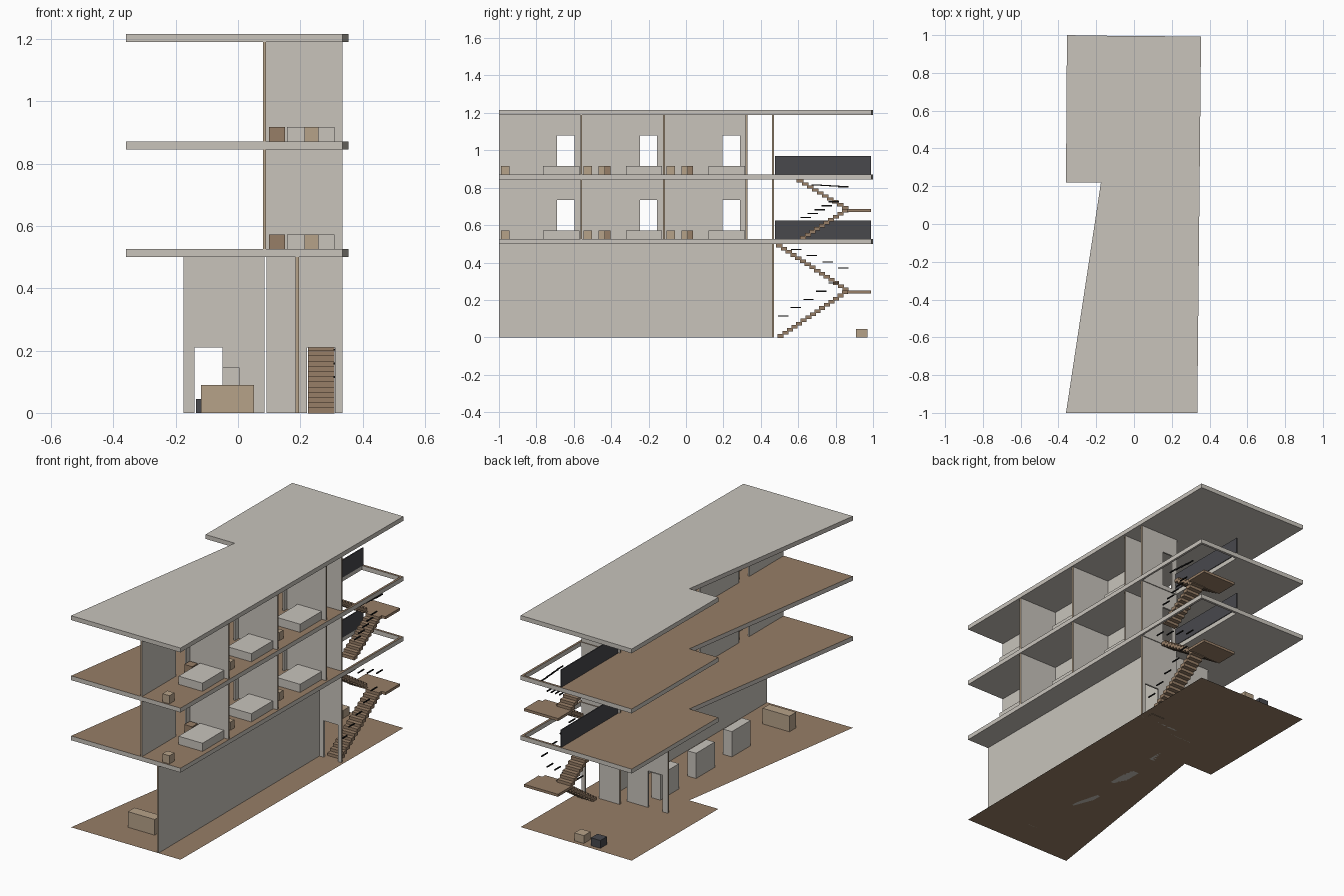
import bpy, bmesh
from mathutils import Vector

cube = bpy.data.objects.get("Cube")
if cube:
    bpy.data.objects.remove(cube)


def material(name, rgb):
    m = bpy.data.materials.new(name)
    m.use_nodes = True
    m.diffuse_color = (*rgb, 1)
    m.node_tree.nodes["Principled BSDF"].inputs["Base Color"].default_value = (*rgb, 1)
    return m


PLASTER = material("plaster", (0.58, 0.55, 0.5))
WOOD = material("floor wood", (0.31, 0.21, 0.135))
TAN = material("tan wood", (0.47, 0.36, 0.25))
CHARCOAL = material("charcoal", (0.065, 0.065, 0.073))
BLACK = material("black metal", (0.01, 0.01, 0.01))


def finish(name, bm, *mats):
    bmesh.ops.recalc_face_normals(bm, faces=bm.faces)
    mesh = bpy.data.meshes.new(name)
    bm.to_mesh(mesh)
    bm.free()
    for m in mats:
        mesh.materials.append(m)
    obj = bpy.data.objects.new(name, mesh)
    bpy.context.collection.objects.link(obj)


def add_box(bm, lo, hi):
    lo, hi = Vector(lo), Vector(hi)
    verts = bmesh.ops.create_cube(bm, size=1)["verts"]
    bmesh.ops.scale(bm, vec=hi - lo, verts=verts)
    bmesh.ops.translate(bm, vec=(lo + hi) / 2, verts=verts)


def box(name, x, y, z, mat):
    bm = bmesh.new()
    add_box(bm, (x[0], y[0], z[0]), (x[1], y[1], z[1]))
    finish(name, bm, mat)


def extrude_all(bm, vec):
    out = bmesh.ops.extrude_face_region(bm, geom=bm.faces[:], use_keep_orig=True)
    moved = [g for g in out["geom"] if isinstance(g, bmesh.types.BMVert)]
    bmesh.ops.translate(bm, vec=vec, verts=moved)


OUTLINE = [(-.36, -1), (.335, -1), (.355, .993), (-.04, .995),
           (-.355, 1), (-.36, .22), (-.175, .22)]
STAIRWELL = [(.1, .475), (.1, .98), (.342, .98), (.338, .475)]


def slab(name, z0, z1, hole=False, wood_top=False):
    bm = bmesh.new()
    for loop in [OUTLINE] + ([STAIRWELL] if hole else []):
        vs = [bm.verts.new((x, y, z0)) for x, y in loop]
        for i, v in enumerate(vs):
            bm.edges.new((v, vs[i - 1]))
    bmesh.ops.triangle_fill(bm, edges=bm.edges[:], use_beauty=True, normal=(0, 0, 1))
    extrude_all(bm, (0, 0, z1 - z0))
    bmesh.ops.recalc_face_normals(bm, faces=bm.faces)
    if wood_top:
        for f in bm.faces:
            f.material_index = int(f.normal.z > .5)
    finish(name, bm, PLASTER, WOOD)


def wall(name, along, pos, span, z, doors=(), thick=.01):
    """Upright wall along x or y, with door notches and tan end faces."""
    pts = [(span[0], z[0])]
    for a, b in doors:
        head = z[0] + .21
        pts += [(a, z[0]), (a, head), (b, head), (b, z[0])]
    pts += [(span[1], z[0]), (span[1], z[1]), (span[0], z[1])]
    bm = bmesh.new()
    k = 0 if along == "x" else 1
    place = (lambda a, h: (a, pos, h)) if k == 0 else (lambda a, h: (pos, a, h))
    bm.faces.new([bm.verts.new(place(a, h)) for a, h in pts])
    extrude_all(bm, (0, thick, 0) if k == 0 else (thick, 0, 0))
    for f in bm.faces:
        c = f.calc_center_median()[k]
        f.material_index = int(min(abs(c - span[0]), abs(c - span[1])) < .001)
    finish(name, bm, PLASTER, TAN)


def flight(name, x, start, end, steps):
    """Overlapping block treads between two (y, z) points."""
    bm = bmesh.new()
    dy, dz = (end[0] - start[0]) / steps, (end[1] - start[1]) / steps
    for i in range(steps):
        a, b = start[0] + dy * i, start[0] + dy * (i + 1.3)
        top = start[1] + dz * (i + 1)
        add_box(bm, (x[0], min(a, b), top - dz * 1.15), (x[1], max(a, b), top))
    finish(name, bm, WOOD)


def rail(name, x, start, end, count):
    """Row of short thin bars climbing from start to end."""
    bm = bmesh.new()
    for i in range(count):
        t = i / (count - 1)
        y = start[0] + (end[0] - start[0]) * t
        z = start[1] + (end[1] - start[1]) * t
        add_box(bm, (x - .003, y - .028, z - .003), (x + .003, y + .028, z + .003))
    finish(name, bm, BLACK)


def staircase(tag, foot, z0, zmid, head, z1, steps):
    flight(tag + "_lower_flight", (.225, .31), (foot, z0), (.86, zmid), steps)
    flight(tag + "_upper_flight", (.12, .21), (.87, zmid), (head, z1), steps)
    box(tag + "_landing", (.12, .335), (.86, .99), (zmid - .015, zmid), WOOD)
    rail(tag + "_lower_rail", .31, (foot + .03, z0 + .115), (.79, zmid + .04), 5)
    rail(tag + "_upper_rail", .31, (.84, zmid + .12), (head + .1, z1 - .03), 4)


# Floors and roof
bm = bmesh.new()
bm.faces.new([bm.verts.new((x, y, 0)) for x, y in OUTLINE])
finish("ground_floor", bm, WOOD)
slab("first_floor", .5, .525, hole=True, wood_top=True)
slab("second_floor", .845, .87, hole=True, wood_top=True)
slab("roof", 1.19, 1.215)

# Ground storey
LOW = (0, .5)
wall("ground_long_wall", "y", .185, (-1, .46), LOW)
wall("ground_stair_wall", "x", .46, (.092, .335), LOW, [(.222, .312)])
wall("ground_back_wall", "x", .405, (-.175, .085), LOW, [(-.14, -.05)])
box("reception_counter", (-.118, .052), (-.83, -.77), (0, .09), TAN)
for i in range(3):
    y = -.515 + .325 * i
    box(f"display_block_{i + 1}", (-.05, .005), (y, y + .17), (0, .145), PLASTER)
box("tan_crate", (-.03, .03), (.91, .97), (0, .045), TAN)
box("charcoal_crate", (-.135, -.075), (.91, .97), (0, .045), CHARCOAL)
staircase("ground_stair", .49, 0, .25, .49, .5, 15)
staircase("middle_stair", .61, .525, .685, .6, .845, 10)

# Bedroom storeys
for tag, z0, z1 in (("first", .525, .845), ("second", .87, 1.19)):
    z = (z0, z1)
    low = (z0, z0 + .047)
    wall(tag + "_corridor_wall", "y", .08, (-1, .325), z,
         [(-.69, -.595), (-.245, -.155), (.195, .29)])
    for i, y in enumerate((-.565, -.122, .318)):
        wall(f"{tag}_partition_{i + 1}", "x", y, (.09, .335), z)
    wall(tag + "_stair_wall", "x", .46, (.09, .335), z, [(.125, .19)])
    box(tag + "_stair_guard", (.098, .104), (.475, .99), (z0, z0 + .1), CHARCOAL)
    for i in range(3):
        y = -1 + .443 * i
        box(f"{tag}_bed_{i + 1}", (.158, .31), (y + .235, y + .43), low, PLASTER)
        box(f"{tag}_stool_{i + 1}", (.213, .258), (y + .01, y + .055), low, TAN)
        if i:
            box(f"{tag}_chair_{i + 1}", (.23, .28), (y + .09, y + .125), low, TAN)
            box(f"{tag}_desk_{i + 1}", (.1, .15), (y + .09, y + .152), low, WOOD)
        else:
            box(f"{tag}_desk_{i + 1}", (.1, .15), (y + .37, y + .42), low, WOOD)
